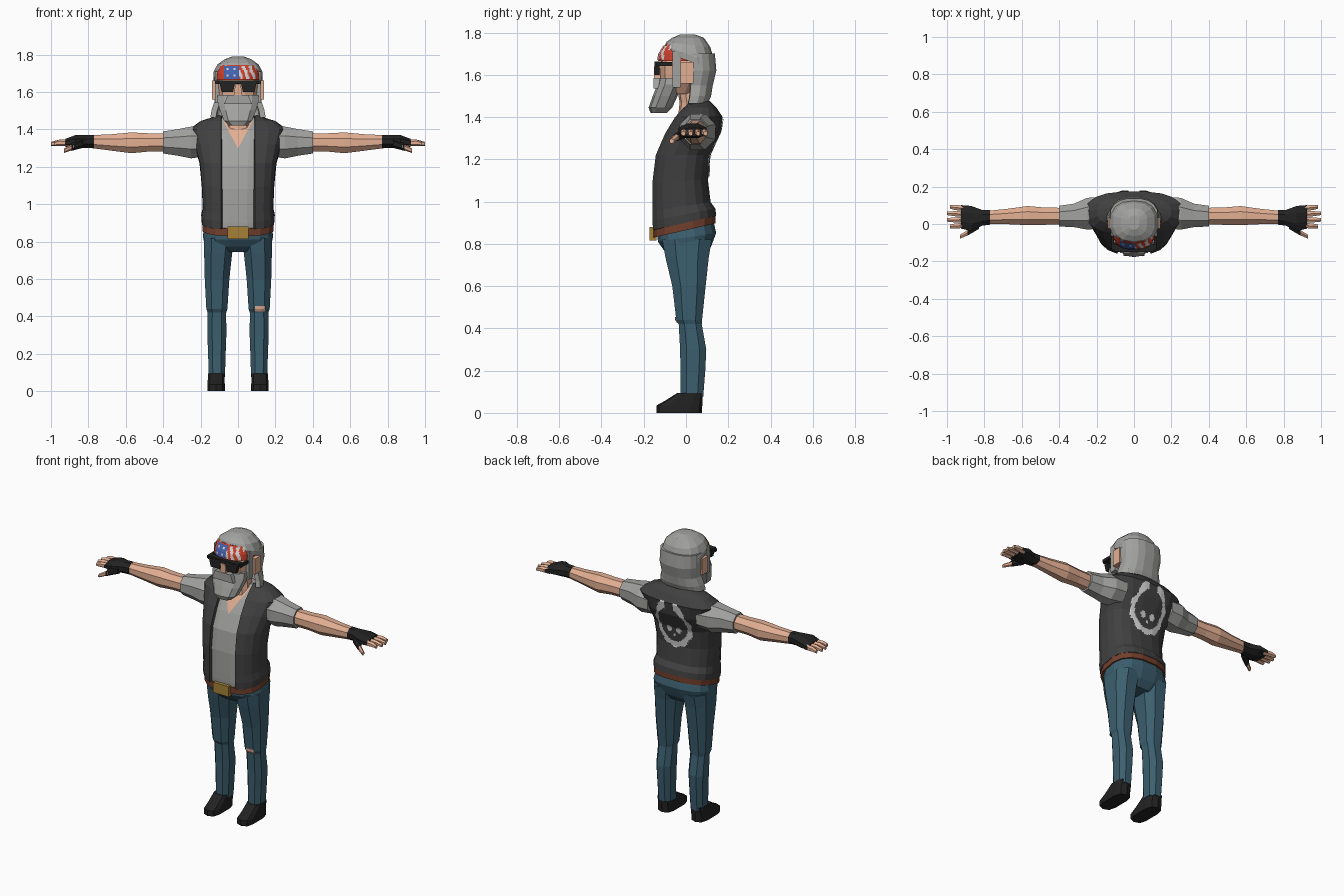
import bpy, math
from math import sin, cos, pi, radians
from mathutils import Vector
from mathutils.bvhtree import BVHTree

if "Cube" in bpy.data.objects:
    bpy.data.objects.remove(bpy.data.objects["Cube"])

COLOURS = {
    "skin": (0.77, 0.43, 0.29), "grey": (0.36, 0.36, 0.35), "charcoal": (0.052, 0.052, 0.052),
    "denim": (0.045, 0.115, 0.16), "black": (0.016, 0.016, 0.016), "brown": (0.17, 0.05, 0.025),
    "gold": (0.38, 0.22, 0.04), "red": (0.6, 0.05, 0.025), "blue": (0.055, 0.12, 0.42),
    "white": (0.66, 0.66, 0.66)}
MATS = {}
for key, col in COLOURS.items():
    MATS[key] = bpy.data.materials.new(key)
    MATS[key].diffuse_color = (*col, 1)


def make(name, verts, faces, mats, mirror=False, index=None):
    mesh = bpy.data.meshes.new(name)
    mesh.from_pydata(verts, [], faces)
    for m in mats:
        mesh.materials.append(MATS[m])
    if index:
        mesh.polygons.foreach_set("material_index", index)
    obj = bpy.data.objects.new(name, mesh)
    bpy.context.collection.objects.link(obj)
    if mirror:
        obj.modifiers.new("mirror", "MIRROR").use_mirror_merge = False
    return obj


def loft(name, rings, mat, closed=True, mirror=False):
    """Skin a list of equal-length point rings; closed rings get caps."""
    n = len(rings[0])
    verts = [p for r in rings for p in r]
    faces = []
    for k in range(len(rings) - 1):
        for i in range(n if closed else n - 1):
            j = (i + 1) % n
            faces.append((k * n + i, k * n + j, (k + 1) * n + j, (k + 1) * n + i))
    if closed:
        faces += [tuple(reversed(range(n))), tuple(range(len(verts) - n, len(verts)))]
    return make(name, verts, faces, [mat], mirror)


def power(v, p):
    return math.copysign(abs(v) ** p, v)


def level(z, hx, y0, y1, tilt=0, cx=0, n=16, p=0.8, a0=None, a1=None):
    """Rounded horizontal ring, or an arc of it from a0 to a1."""
    if a0 is None:
        angles = [2 * pi * (i + 0.5) / n for i in range(n)]
    else:
        angles = [a0 + (a1 - a0) * i / n for i in range(n + 1)]
    pts = []
    for a in angles:
        y = (y0 + y1) / 2 + (y1 - y0) / 2 * power(sin(a), p)
        pts.append((cx + hx * power(cos(a), p), y, z + tilt * y))
    return pts


def across(x, y, z, hy, hz, n=8):
    """Ring facing +x, for arms and fingers."""
    return [(x, y + hy * cos(2 * pi * (i + 0.5) / n), z + hz * sin(2 * pi * (i + 0.5) / n))
            for i in range(n)]


def box(name, lo, hi, mat, taper=1.0, mirror=False):
    """Block whose lower end is scaled by taper in x."""
    cx, hx = (lo[0] + hi[0]) / 2, (hi[0] - lo[0]) / 2
    rings = [[(cx - w, lo[1], z), (cx + w, lo[1], z), (cx + w, hi[1], z), (cx - w, hi[1], z)]
             for z, w in ((lo[2], hx * taper), (hi[2], hx))]
    return loft(name, rings, mat, mirror=mirror)


def decal(name, target, warp, rule, mats, n, m, side):
    """Thin painted skin laid on the front (-1) or back (+1) of a target."""
    tm = target.data
    tree = BVHTree.FromPolygons([v.co for v in tm.vertices], [list(f.vertices) for f in tm.polygons])
    verts, faces, index, ids = [], [], [], {}

    def vid(i, j):
        if (i, j) not in ids:
            x, z = warp(i / n, j / m)
            hit = tree.ray_cast(Vector((x, side * 2, z)), Vector((0, -side, 0)))[0]
            ids[i, j] = None if hit is None else len(verts)
            if hit is not None:
                verts.append(hit + Vector((0, side * 0.005, 0)))
        return ids[i, j]

    for i in range(n):
        for j in range(m):
            mat = rule(*warp((i + 0.5) / n, (j + 0.5) / m))
            if mat is None:
                continue
            quad = [vid(i, j), vid(i + 1, j), vid(i + 1, j + 1), vid(i, j + 1)]
            if None not in quad:
                faces.append(quad if side < 0 else quad[::-1])
                index.append(mats.index(mat))
    return make(name, verts, faces, mats, index=index)


# Torso: shirt body with an open vest around it (z, half width, front, back, tilt)
TORSO = [(0.90, .195, -.165, .145, .22), (0.94, .198, -.168, .14, .2), (0.98, .19, -.168, .118, .15),
         (1.10, .195, -.167, .105, .05), (1.22, .207, -.15, .118, 0), (1.32, .235, -.105, .163, 0),
         (1.40, .262, -.055, .175, 0), (1.445, .20, -.015, .145, 0), (1.475, .105, .005, .115, 0)]
shirt = loft("shirt", [level(z - .012, hx * .94, y0 + .014, y1 - .014, t)
                       for z, hx, y0, y1, t in TORSO], "grey")
rings = []
for z, hx, y0, y1, t in TORSO:
    gap = math.asin((0.09 / hx) ** (1 / 0.8))
    rings.append(level(z, hx, y0, y1, t, n=17, a0=-pi / 2 + gap, a1=1.5 * pi - gap))
vest = loft("vest", rings, "charcoal", closed=False)
shell = vest.modifiers.new("thickness", "SOLIDIFY")
shell.thickness, shell.offset = 0.016, -1

# Bare chest in the V of the neckline
decal("neckline", shirt, lambda u, v: ((2 * u - 1) * .08 * (v + .01), 1.30 + .148 * v),
      lambda x, z: "skin", ["skin"], 4, 6, -1)


# Skull patch with a ragged ring on the back of the vest
def patch(x, z):
    u, v = x / .135, (z - 1.25) / .165
    a, r = math.atan2(v, u), math.hypot(u, v)
    outer = 0.92 + .13 * max(0, sin(a)) * cos(6 * a) + .03 * sin(11 * a)
    if .7 < r < outer and not (v > .6 and abs(u) < .2):
        return "white"
    if abs(math.hypot(abs(u) - .24, v + .22)) < .13 or (abs(u) < .06 and abs(v + .45) < .07):
        return "white"
    return None


decal("back_patch", vest, lambda u, v: (.3 * (u - .5), 1.07 + .36 * v), patch, ["white"], 40, 44, 1)

# Jeans, belt and buckle
loft("jeans_seat", [level(.745, .12, -.075, .085), level(.78, .18, -.11, .12, .05),
                    level(.83, .19, -.135, .145, .15), level(.89, .18, -.14, .13, .22)], "denim")
LEG = [(.075, .113, .046, -.03, .085), (.2, .113, .05, -.03, .095), (.30, .113, .054, -.032, .10),
       (.42, .113, .053, -.038, .078), (.44, .113, .06, -.05, .08), (.6, .112, .07, -.07, .098),
       (.74, .106, .08, -.105, .115), (.82, .1, .088, -.12, .13)]
leg = loft("jeans_leg", [level(z, hx, y0, y1, cx=cx, n=8) for z, cx, hx, y0, y1 in LEG],
           "denim", mirror=True)
decal("knee_tear", leg, lambda u, v: (.09 + .055 * u, .425 + .03 * v),
      lambda x, z: "skin", ["skin"], 3, 2, -1)
loft("belt", [level(z, .193, -.158, .143, .23) for z in (.865, .905)], "brown")
box("buckle", (-.055, -.172, .815), (.055, -.14, .88), "gold")

# Shoes
loft("shoe", [level(z, hx, y0, y1, cx=.117, n=10, p=.6) for z, hx, y0, y1 in
              ((0, .048, -.14, .075), (.035, .048, -.14, .077), (.06, .046, -.095, .078),
               (.095, .045, -.04, .08))], "black", mirror=True)


# Arms, gloves and fingers
def limb(name, rows, mat, n=8):
    loft(name, [across(*r, n=n) for r in rows], mat, mirror=True)


limb("sleeve", [(.17, .06, 1.33, .09, .08), (.25, .055, 1.33, .092, .092),
                (.32, .046, 1.33, .068, .077), (.40, .042, 1.33, .06, .064)], "grey")
limb("arm", [(.38, .042, 1.33, .048, .053), (.48, .042, 1.33, .05, .053), (.57, .045, 1.328, .055, .06),
             (.68, .04, 1.33, .044, .047), (.80, .035, 1.335, .036, .036)], "skin")
limb("glove", [(.77, .035, 1.335, .042, .038), (.81, .033, 1.335, .045, .038),
               (.87, .03, 1.335, .072, .037), (.925, .038, 1.328, .068, .022)], "black")
for i in range(4):
    y, tip = .084 - .03 * i, .985 + .015 * (i in (1, 2))
    limb(f"finger_{i + 1}", [(.90, y, 1.327, .016, .018), (.955, y + .004 - .003 * i, 1.328, .016, .017),
                             (tip, y + .008 - .005 * i, 1.322, .011, .011)], "skin", 6)
limb("thumb_glove", [(.83, -.005, 1.325, .025, .024), (.89, -.045, 1.305, .02, .02)], "black", 6)
limb("thumb", [(.88, -.042, 1.308, .017, .017), (.93, -.068, 1.286, .012, .012)], "skin", 6)

# Neck and head
loft("neck", [level(z, hx, y0, y1, n=10) for z, hx, y0, y1 in
              ((1.38, .075, -.04, .1), (1.47, .066, -.03, .085), (1.58, .064, -.05, .07))], "skin")
loft("head", [level(z, hx, y0, y1, n=12) for z, hx, y0, y1 in
              ((1.51, .07, -.1, .04), (1.56, .105, -.122, .08), (1.64, .115, -.128, .1),
               (1.72, .105, -.11, .1))], "skin")
box("nose", (-.016, -.152, 1.575), (.016, -.12, 1.64), "skin", taper=1.3)
box("ear", (.105, -.025, 1.56), (.138, .035, 1.66), "skin", mirror=True)

# Hair: crown plus a flared curtain behind the ears
loft("hair_crown", [level(z, hx, y0, y1, t, n=14) for z, hx, y0, y1, t in
                    ((1.67, .133, -.1, .142, -.35), (1.70, .134, -.102, .138, -.35),
                     (1.745, .112, -.092, .115, -.12), (1.775, .072, -.065, .085, 0),
                     (1.79, .03, -.03, .045, 0))], "grey")
curtain = loft("hair_curtain", [level(z, hx, -.07, y1, n=9, a0=radians(-2), a1=radians(182))
                                for z, hx, y1 in ((1.465, .148, .105), (1.50, .142, .12),
                                                  (1.55, .126, .128), (1.62, .132, .145),
                                                  (1.70, .13, .138))], "grey", closed=False)
thick = curtain.modifiers.new("thickness", "SOLIDIFY")
thick.thickness, thick.offset = 0.03, -1
box("sideburn", (.095, -.065, 1.54), (.122, -.025, 1.71), "grey", mirror=True)

# Beard and moustache
loft("beard", [level(z, hx, y0, y1, n=10) for z, hx, y0, y1 in
               ((1.42, .05, -.168, -.09), (1.445, .078, -.177, -.065), (1.50, .1, -.157, -.04),
                (1.555, .116, -.135, -.018), (1.585, .112, -.13, -.015))], "grey")
box("moustache", (-.055, -.155, 1.535), (.055, -.11, 1.585), "grey", taper=1.35)

# Bandana with a starred field and slanted stripes
band = loft("bandana", [level(z, hx, y0, .09, n=20) for z, hx, y0 in
                        ((1.665, .12, -.133), (1.70, .118, -.128), (1.745, .105, -.098))], "red")


def flag(x, z):
    if x < -.075:
        return "red"
    if x < .008:
        star = int((x + .075) / .0125) % 3 == 1 and int((z - 1.67) / .0125) % 3 == 1
        return "white" if star else "blue"
    return "white" if int((x + .4 * (z - 1.66)) / .017) % 2 else "red"


decal("bandana_print", band, lambda u, v: (.2 * (u - .5), 1.67 + .07 * v), flag,
      ["red", "blue", "white"], 32, 6, -1)

# Sunglasses
box("lens", (.014, -.15, 1.6), (.1, -.125, 1.655), "black", taper=.72, mirror=True)
box("glasses_bar", (-.108, -.149, 1.642), (.108, -.11, 1.662), "black")
box("glasses_arm", (.107, -.14, 1.642), (.119, -.01, 1.66), "black", mirror=True)

for m in bpy.data.materials:
    if m.users and not m.is_grease_pencil:
        m.use_nodes = True
        m.node_tree.nodes["Principled BSDF"].inputs["Base Color"].default_value = m.diffuse_color
